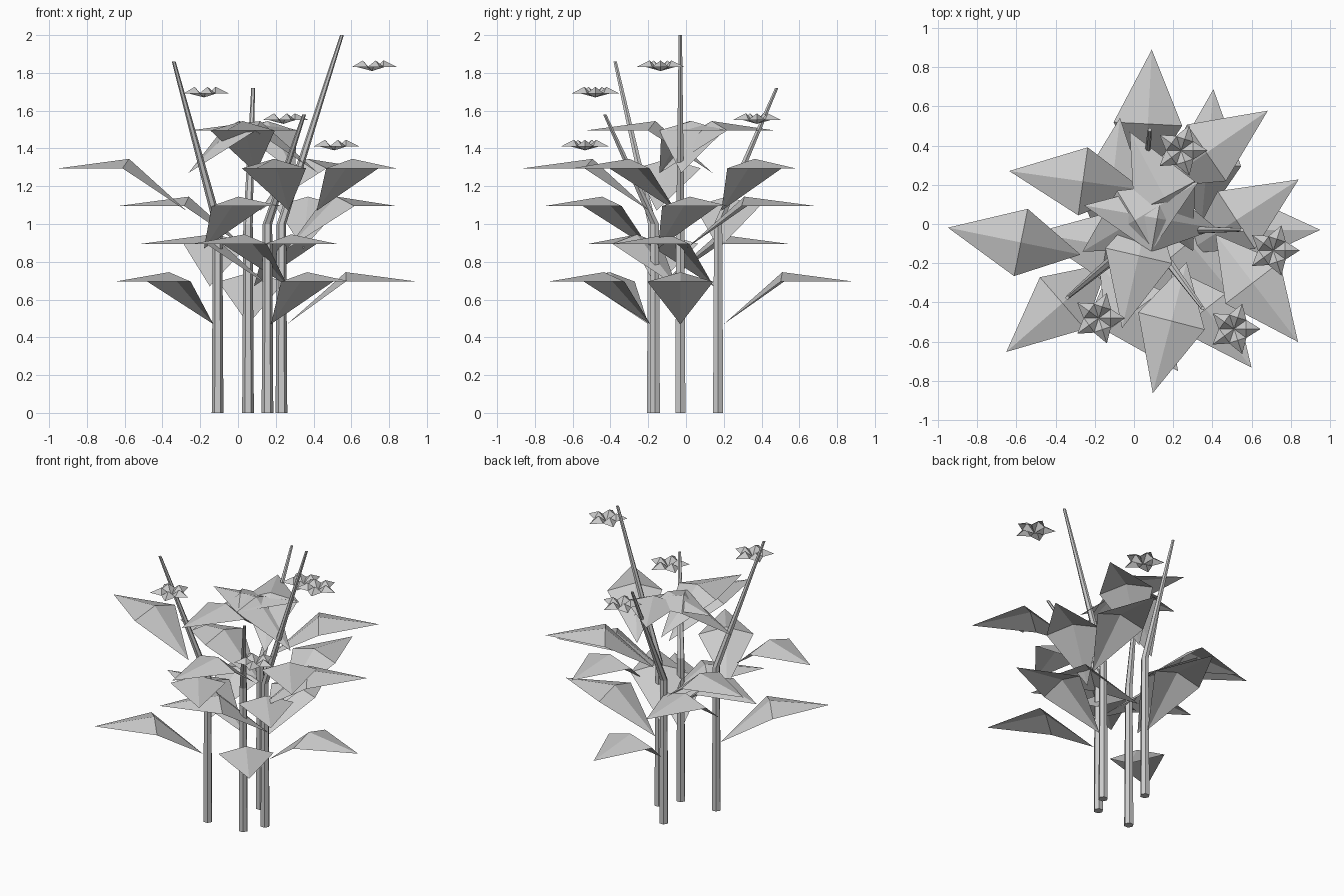
import bpy
from math import sin, cos, radians, pi
from mathutils import Vector

if "Cube" in bpy.data.objects:
    bpy.data.objects.remove(bpy.data.objects["Cube"])


def make(name, verts, faces):
    me = bpy.data.meshes.new(name)
    me.from_pydata([tuple(v) for v in verts], [], faces)
    me.update()
    ob = bpy.data.objects.new(name, me)
    bpy.context.collection.objects.link(ob)
    return ob


# one folded blade: root, two side corners, raised midrib point, tip
def blade(root, angle, length, half_width, peak, tip):
    d = Vector((cos(angle), sin(angle), 0))
    s = Vector((-d.y, d.x, 0))
    up = Vector((0, 0, 1))
    mid = root + d * length * 0.45
    verts = [root, mid + s * half_width + up * tip, mid + up * peak,
             mid - s * half_width + up * tip, root + d * length + up * tip]
    return verts, [(0, 2, 1), (0, 3, 2), (1, 2, 4), (2, 3, 4)]


# tapering six-sided stalk, upright to the bend and then leaning
def stalk(name, base, tip):
    path = [(base.x, base.y, 0, 0.031), (base.x, base.y, 1.0, 0.025),
            (tip.x, tip.y, tip.z, 0.01)]
    n = 6
    verts = [(x + r * cos(2 * pi * i / n), y + r * sin(2 * pi * i / n), z)
             for x, y, z, r in path for i in range(n)]
    faces = [(k * n + i, k * n + (i + 1) % n, (k + 1) * n + (i + 1) % n, (k + 1) * n + i)
             for k in range(2) for i in range(n)]
    faces += [tuple(reversed(range(n))), tuple(range(2 * n, 3 * n))]
    make(name, verts, faces)


# five-petal flower made of small blades
def flower(name, centre):
    verts, faces = [], []
    for i in range(5):
        v, f = blade(centre, 2 * pi * i / 5, 0.135, 0.047, 0.056, 0.02)
        faces += [tuple(j + len(verts) for j in t) for t in f]
        verts += v
    make(name, verts, faces)


# base xy, stalk tip, first leaf angle, sideways drift of each higher leaf
stalks = [
    ((-0.108, -0.18), (-0.34, -0.375, 1.86), 221, (-0.045, 0.006)),
    ((0.053, 0.17), (0.08, 0.48, 1.72), 87, (0.012, 0.0)),
    ((0.23, -0.03), (0.55, -0.03, 2.0), 0, (0.056, 0.0)),
    ((0.156, -0.165), (0.35, -0.43, 1.58), 308, (0.04, 0.0)),
]

for n, (b, t, start, drift) in enumerate(stalks, 1):
    base, tip = Vector((*b, 0)), Vector(t)
    stalk(f"stalk_{n}", base, tip)
    flower(f"flower_{n}", tip + Vector((0.16, -0.105, -0.19)))
    # five leaves spiralling up each stalk
    for k in range(5):
        a = radians(start - 137.5 * k)
        root = base + Vector((*drift, 0)) * k + Vector((0.03 * cos(a), 0.03 * sin(a), 0.47 + 0.2 * k))
        make(f"leaf_{n}_{k + 1}", *blade(root, a, 0.69, 0.175, 0.275, 0.225))
